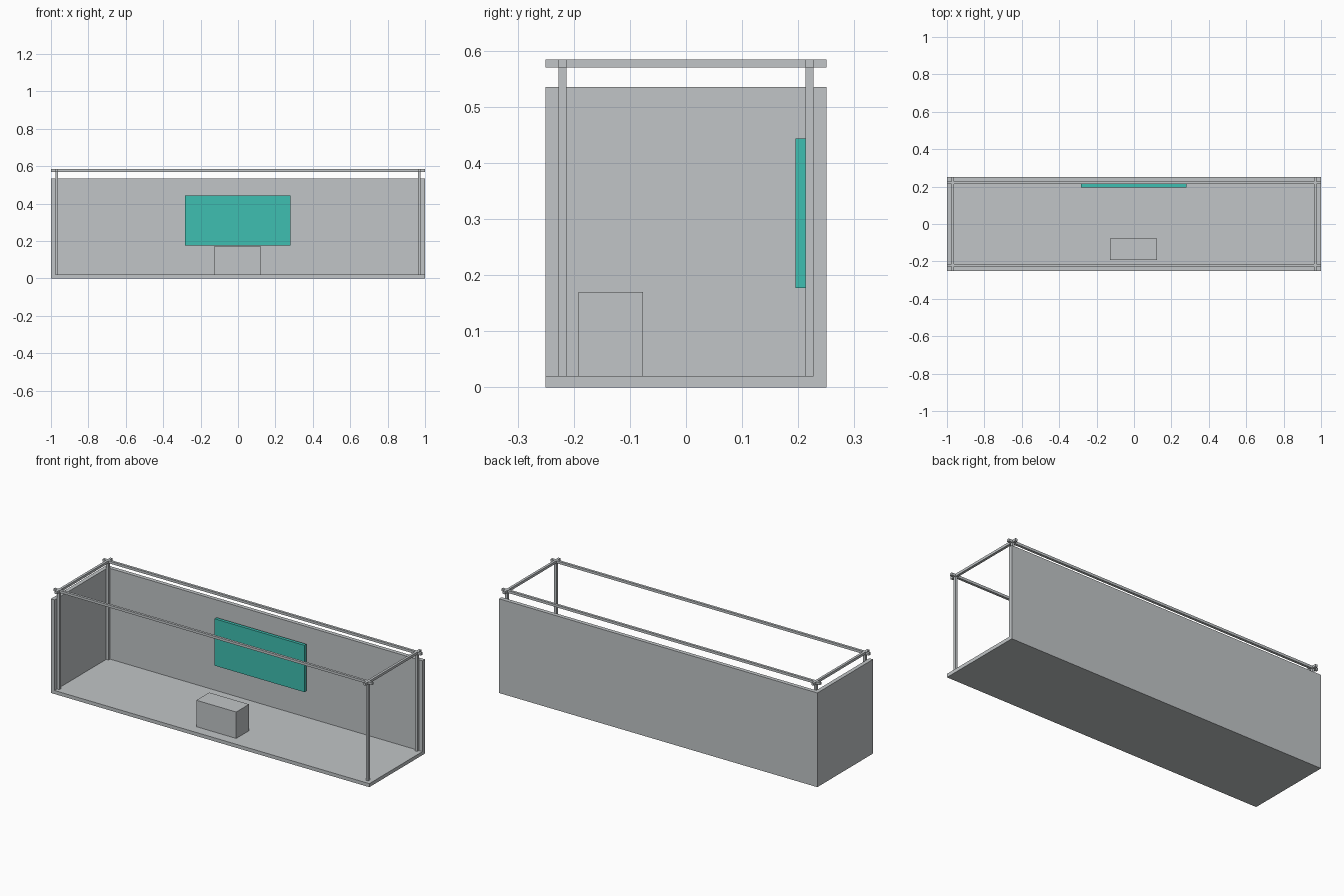
import bpy

if "Cube" in bpy.data.objects:
    bpy.data.objects.remove(bpy.data.objects["Cube"])


def srgb(r, g, b):
    def lin(c):
        c /= 255
        return c / 12.92 if c <= 0.04045 else ((c + 0.055) / 1.055) ** 2.4
    return (lin(r), lin(g), lin(b), 1)


def material(name, color):
    m = bpy.data.materials.new(name)
    m.diffuse_color = color
    m.use_nodes = True
    m.node_tree.nodes["Principled BSDF"].inputs["Base Color"].default_value = m.diffuse_color
    return m


grey = material("light_grey", srgb(193, 197, 199))
teal = material("teal", srgb(62, 191, 177))


def box(name, x, y, z, mat=grey):
    """Axis-aligned box from (min, max) pairs."""
    bpy.ops.mesh.primitive_cube_add(size=1, location=[(a + b) / 2 for a, b in (x, y, z)])
    ob = bpy.context.object
    ob.name = ob.data.name = name
    ob.scale = [b - a for a, b in (x, y, z)]
    bpy.ops.object.transform_apply(location=True, rotation=False, scale=True)
    ob.data.materials.append(mat)
    return ob


FLOOR, WALL, HEIGHT = 0.02, 0.023, 0.535
TOP, BAR = 0.584, 0.014

# Floor, back wall and left wall as one solid, hollowed towards front, right and top
shell = box("booth_shell", (-1, 1), (-0.25, 0.25), (0, HEIGHT))
cutter = box("shell_cutter", (-1 + WALL, 1.2), (-0.45, 0.25 - WALL), (FLOOR, HEIGHT + 0.2))
cut = shell.modifiers.new("hollow", 'BOOLEAN')
cut.operation, cut.object, cut.solver = 'DIFFERENCE', cutter, 'EXACT'
bpy.context.view_layer.objects.active = shell
bpy.ops.object.modifier_apply(modifier=cut.name)
bpy.data.objects.remove(cutter)


def span(side, outer):
    """Bar thickness range just inside the given outer distance."""
    return tuple(sorted((side * outer, side * (outer - BAR))))


# Truss frame: corner posts, long rails and crossing end rails
PX, PY = 1 - WALL, 0.25 - WALL
for sx, xn in ((-1, "left"), (1, "right")):
    for sy, yn in ((-1, "front"), (1, "back")):
        box(f"{yn}_{xn}_post", span(sx, PX), span(sy, PY), (FLOOR, TOP))
    box(f"{xn}_end_rail", span(sx, PX), (-0.25, 0.25), (TOP - BAR, TOP))
for sy, yn in ((-1, "front"), (1, "back")):
    box(f"{yn}_long_rail", (-1, 1), span(sy, PY), (TOP - BAR, TOP))

# Wall screen and counter
box("wall_screen", (-0.283, 0.28), (0.195, 0.213), (0.177, 0.443), teal)
box("counter", (-0.127, 0.123), (-0.192, -0.077), (FLOOR, 0.17))
